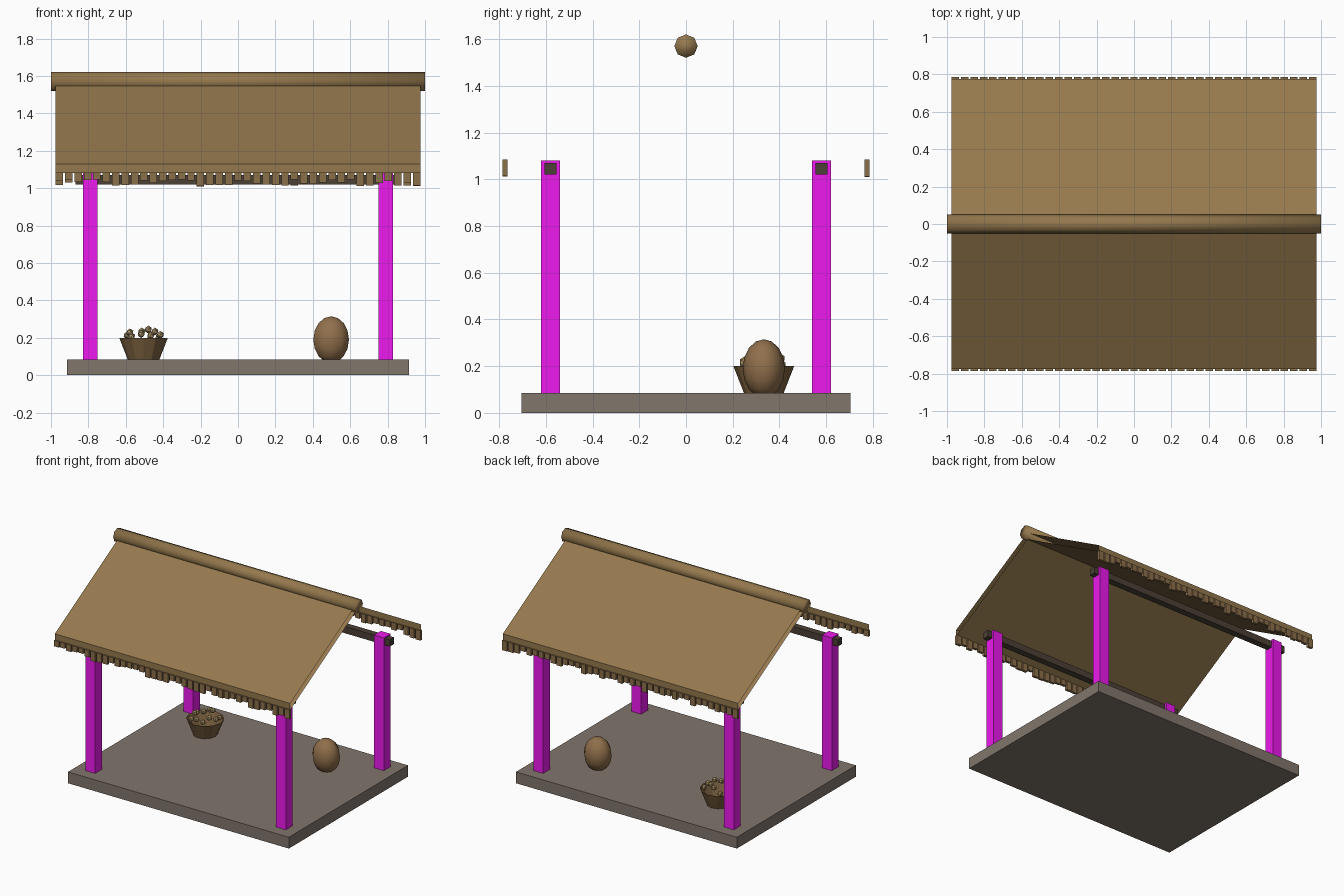
import bpy, bmesh, math, random
from mathutils import Matrix, Vector

if "Cube" in bpy.data.objects:
    bpy.data.objects.remove(bpy.data.objects["Cube"])

random.seed(4)


def mat(name, r, g, b):
    m = bpy.data.materials.new(name)
    m.diffuse_color = (r, g, b, 1)
    m.use_nodes = True
    m.node_tree.nodes["Principled BSDF"].inputs["Base Color"].default_value = m.diffuse_color
    return m


THATCH = mat("thatch", 0.30, 0.19, 0.075)
STRAW = mat("straw", 0.26, 0.16, 0.07)
PAINT = mat("post_paint", 0.85, 0.01, 0.85)
TIMBER = mat("dark_timber", 0.07, 0.05, 0.035)
STONE = mat("stone", 0.22, 0.18, 0.15)
WICKER = mat("wicker", 0.20, 0.12, 0.05)
CLOTH = mat("sackcloth", 0.28, 0.16, 0.07)
FRUIT = mat("produce", 0.42, 0.30, 0.14)


def finish(name, bm, material, smooth=False):
    me = bpy.data.meshes.new(name)
    for f in bm.faces:
        f.smooth = smooth
    bm.to_mesh(me)
    bm.free()
    me.materials.append(material)
    ob = bpy.data.objects.new(name, me)
    bpy.context.collection.objects.link(ob)
    return ob


def add_box(bm, center, size):
    bmesh.ops.create_cube(bm, size=1, matrix=Matrix.Translation(center) @ Matrix.Diagonal((*size, 1)))


def box(name, center, size, material):
    bm = bmesh.new()
    add_box(bm, center, size)
    return finish(name, bm, material)


# Floor slab
box("floor", (0, 0, 0.0425), (1.83, 1.41, 0.085), STONE)

# Posts and the beams resting on them
for sy, side in ((-1, "front"), (1, "back")):
    for sx, end in ((-1, "left"), (1, "right")):
        box(f"{side}_{end}_post", (sx * 0.79, sy * 0.58, 0.5825), (0.08, 0.08, 0.995), PAINT)
    box(f"{side}_beam", (0, sy * 0.58, 1.045), (1.74, 0.05, 0.05), TIMBER)

    # Roof slope: open-ended sheet folded round the eave
    bm = bmesh.new()
    profile = [(0, 1.57), (0.775, 1.13), (0.775, 1.08), (0, 1.52)]
    rows = [[bm.verts.new((x, sy * y, z)) for y, z in profile] for x in (-0.975, 0.975)]
    for i in range(3):
        bm.faces.new((rows[0][i], rows[1][i], rows[1][i + 1], rows[0][i + 1]))
    bmesh.ops.recalc_face_normals(bm, faces=bm.faces)
    if bm.faces[:][0].normal.z < 0:
        bmesh.ops.reverse_faces(bm, faces=bm.faces)
    finish(f"{side}_roof", bm, THATCH)

    # Ragged straw fringe under the eave
    bm = bmesh.new()
    for i in range(39):
        drop = random.uniform(0.035, 0.075)
        add_box(bm, (-0.955 + i * 1.91 / 38, sy * 0.775, 1.085 - drop / 2), (0.04, 0.02, drop))
    finish(f"{side}_straw_fringe", bm, STRAW)

# Ridge roll
bm = bmesh.new()
bmesh.ops.create_cone(bm, cap_ends=True, segments=8, radius1=0.05, radius2=0.05, depth=2,
                      matrix=Matrix.Translation((0, 0, 1.57)) @ Matrix.Rotation(math.pi / 2, 4, 'Y'))
finish("ridge_roll", bm, THATCH, True)

# Basket with an open top
bm = bmesh.new()
bmesh.ops.create_cone(bm, cap_ends=True, segments=12, radius1=0.085, radius2=0.13, depth=0.115,
                      matrix=Matrix.Translation((-0.505, 0.333, 0.1425)))
lid = [f for f in bm.faces if f.calc_center_median().z > 0.195]
bmesh.ops.delete(bm, geom=lid, context='FACES_ONLY')
finish("basket", bm, WICKER)

# Produce heaped in the basket
bm = bmesh.new()
for i in range(11):
    a = i * 2 * math.pi / 11
    r = random.uniform(0.06, 0.1)
    p = Vector((-0.505 + r * math.cos(a), 0.333 + r * math.sin(a), 0.205 + (0.1 - r) * 1.0))
    bmesh.ops.create_icosphere(bm, subdivisions=1, radius=0.021, matrix=Matrix.Translation(p))
finish("produce", bm, FRUIT)

# Round sack
bm = bmesh.new()
bmesh.ops.create_uvsphere(bm, u_segments=10, v_segments=8, radius=1,
                          matrix=Matrix.Translation((0.498, 0.333, 0.19)) @ Matrix.Diagonal((0.1, 0.09, 0.125, 1)))
finish("sack", bm, CLOTH, True)
